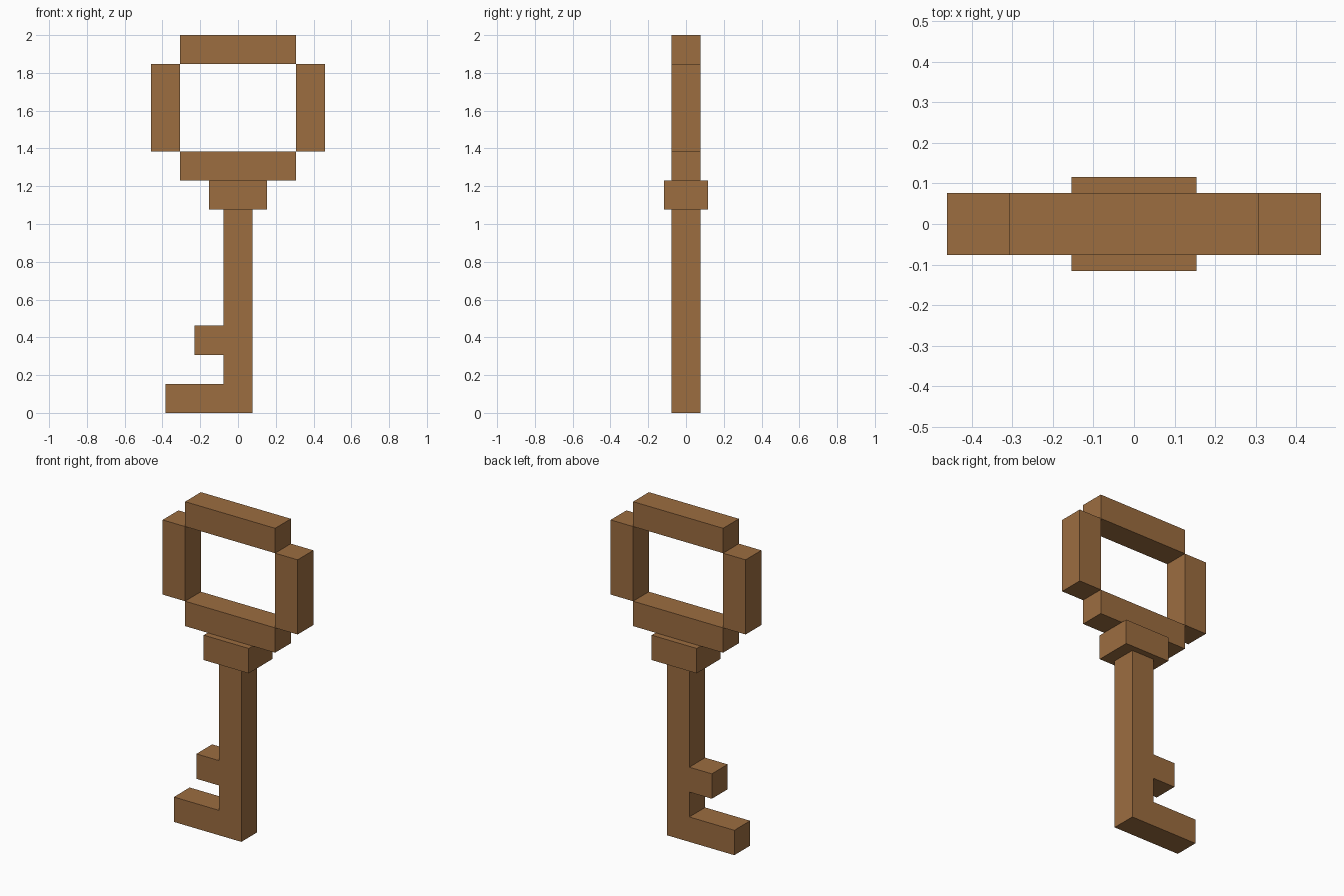
import bpy
import bmesh

cube = bpy.data.objects.get("Cube")
if cube:
    bpy.data.objects.remove(cube, do_unlink=True)

U = 2 / 13  # the key is thirteen blocks tall

# Single bronze colour
bronze = bpy.data.materials.new("bronze_brown")
bronze.use_nodes = True
colour = (0.333, 0.153, 0.051, 1)
bronze.diffuse_color = colour
bronze.node_tree.nodes["Principled BSDF"].inputs["Base Color"].default_value = colour


def extrude_profile(name, points, half_depth=0.5):
    """Extrude an x-z outline, given in blocks, evenly to both sides in y."""
    bm = bmesh.new()
    face = bm.faces.new([bm.verts.new((x * U, -half_depth * U, z * U)) for x, z in points])
    grown = bmesh.ops.extrude_face_region(bm, geom=[face], use_keep_orig=True)
    moved = [g for g in grown["geom"] if isinstance(g, bmesh.types.BMVert)]
    bmesh.ops.translate(bm, verts=moved, vec=(0, 2 * half_depth * U, 0))
    bmesh.ops.recalc_face_normals(bm, faces=bm.faces)
    mesh = bpy.data.meshes.new(name)
    bm.to_mesh(mesh)
    bm.free()
    mesh.materials.append(bronze)
    obj = bpy.data.objects.new(name, mesh)
    bpy.context.collection.objects.link(obj)
    return obj


def block(name, x0, x1, z0, z1, half_depth=0.5):
    return extrude_profile(name, [(x0, z0), (x1, z0), (x1, z1), (x0, z1)], half_depth)


# Shaft with its two teeth in one outline
extrude_profile("shaft_and_teeth", [
    (0.5, 0), (0.5, 7), (-0.5, 7), (-0.5, 3), (-1.5, 3), (-1.5, 2),
    (-0.5, 2), (-0.5, 1), (-2.5, 1), (-2.5, 0)])

# Thicker collar between shaft and handle
block("collar", -1, 1, 7, 8, 0.75)

# Handle ring: two bars and two sides
block("handle_bottom", -2, 2, 8, 9)
block("handle_top", -2, 2, 12, 13)
for side, x in (("left", 2), ("right", -3)):
    block("handle_" + side, x, x + 1, 9, 12)
